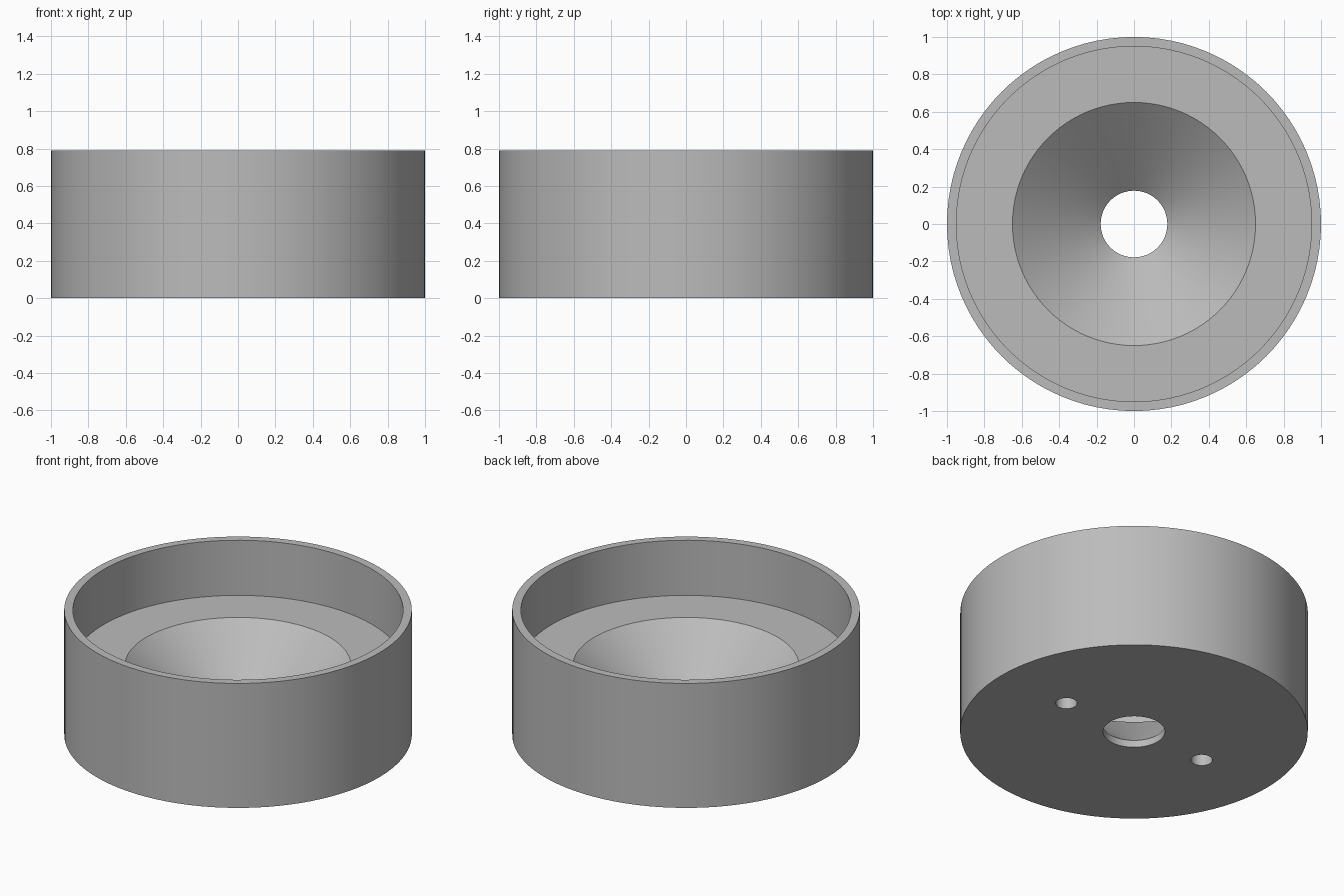
import bpy
import bmesh
from math import tau

SEGMENTS = 96
HEIGHT = 0.79
PIN_RADIUS, PIN_DEPTH, PIN_OFFSET = 0.062, 0.2, 0.508

if "Cube" in bpy.data.objects:
    bpy.data.objects.remove(bpy.data.objects["Cube"], do_unlink=True)

grey = bpy.data.materials.new("plain grey")
grey.use_nodes = True
colour = (0.5, 0.5, 0.5, 1)
grey.diffuse_color = colour
grey.node_tree.nodes["Principled BSDF"].inputs["Base Color"].default_value = colour


def lathe(name, profile):
    """Revolve a closed (radius, z) outline about the z axis."""
    bm = bmesh.new()
    verts = [bm.verts.new((r, 0, z)) for r, z in profile]
    edges = [bm.edges.new((a, b)) for a, b in zip(verts, verts[1:] + verts[:1])]
    bmesh.ops.spin(bm, geom=verts + edges, axis=(0, 0, 1), cent=(0, 0, 0),
                   angle=tau, steps=SEGMENTS)
    bmesh.ops.remove_doubles(bm, verts=bm.verts, dist=1e-4)
    bmesh.ops.recalc_face_normals(bm, faces=bm.faces)
    mesh = bpy.data.meshes.new(name)
    bm.to_mesh(mesh)
    bm.free()
    obj = bpy.data.objects.new(name, mesh)
    bpy.context.collection.objects.link(obj)
    mesh.materials.append(grey)
    return obj


# Cup: outer wall, thin rim, recessed ledge, funnel and short central bore
cup = lathe("funnel_cup", [
    (0.178, 0), (1, 0), (1, HEIGHT), (0.95, HEIGHT),
    (0.95, 0.44), (0.65, 0.44), (0.178, 0.045),
])

# Two blind pin holes in the underside
for side, x in (("right", -PIN_OFFSET), ("left", PIN_OFFSET)):
    bpy.ops.mesh.primitive_cylinder_add(vertices=32, radius=PIN_RADIUS,
                                        depth=2 * PIN_DEPTH, location=(x, 0, 0))
    cutter = bpy.context.object
    cutter.name = side + "_pin_hole_cutter"
    cutter.data.materials.append(grey)
    cut = cup.modifiers.new(side + "_pin_hole", "BOOLEAN")
    cut.operation, cut.solver, cut.object = "DIFFERENCE", "EXACT", cutter
    bpy.ops.object.select_all(action="DESELECT")
    cup.select_set(True)
    bpy.context.view_layer.objects.active = cup
    bpy.ops.object.modifier_apply(modifier=cut.name)
    bpy.data.objects.remove(cutter, do_unlink=True)

# Smooth round walls with crisp edges
bpy.ops.object.shade_smooth_by_angle(angle=0.5)
